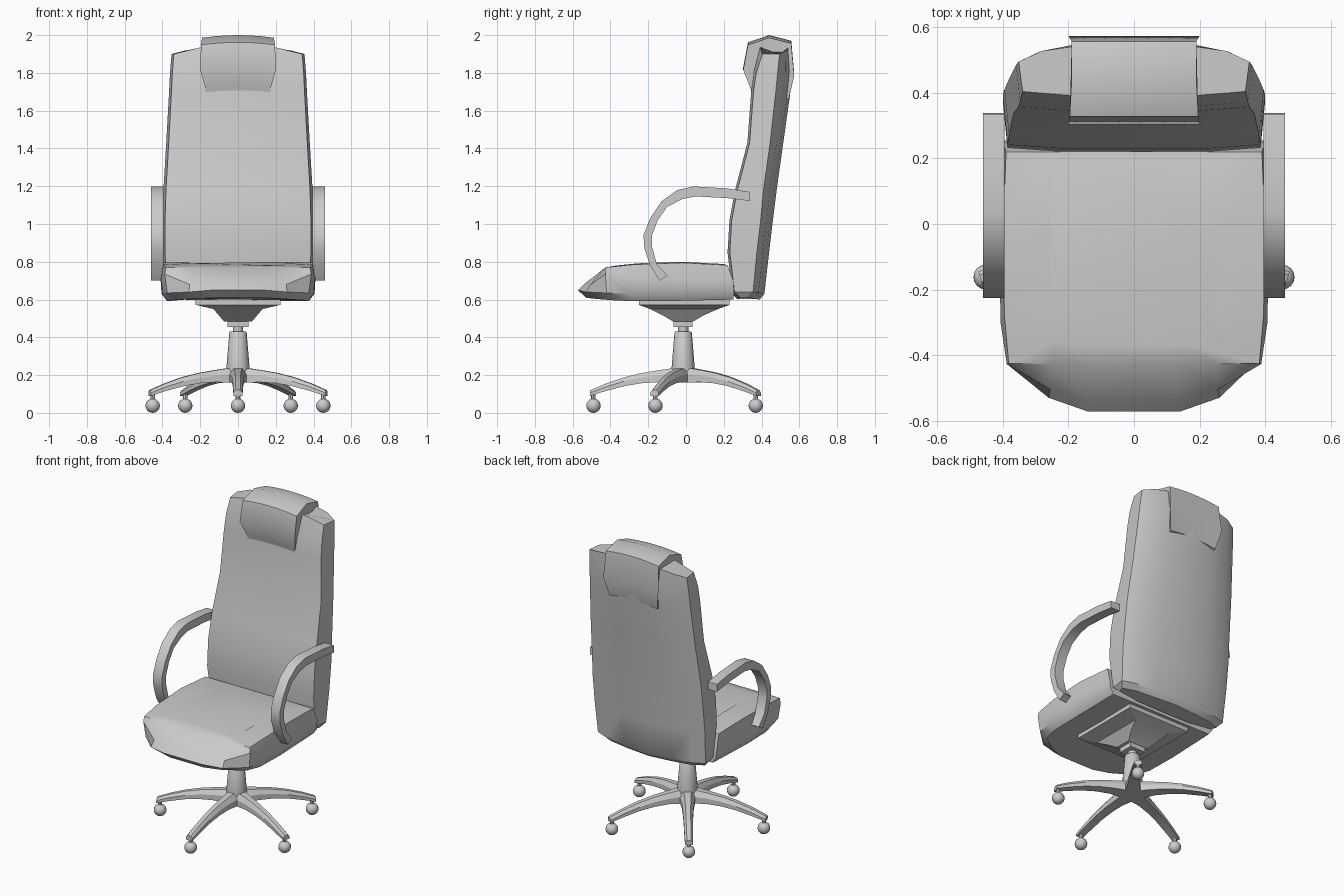
import bpy, bmesh, math
from mathutils import Matrix

if "Cube" in bpy.data.objects:
    bpy.data.objects.remove(bpy.data.objects["Cube"])

CY = -0.015          # y of the column axis


def finish(name, bm, angle=35):
    bmesh.ops.recalc_face_normals(bm, faces=bm.faces)
    me = bpy.data.meshes.new(name)
    bm.to_mesh(me)
    bm.free()
    ob = bpy.data.objects.new(name, me)
    bpy.context.collection.objects.link(ob)
    bpy.ops.object.select_all(action='DESELECT')
    ob.select_set(True)
    bpy.context.view_layer.objects.active = ob
    bpy.ops.object.shade_smooth_by_angle(angle=math.radians(angle))
    return ob


def loft(name, rings, matrix=None, angle=35):
    """Skin a list of equal-length closed rings and cap both ends."""
    bm = bmesh.new()
    vs = [[bm.verts.new(p) for p in r] for r in rings]
    n = len(rings[0])
    for a, b in zip(vs, vs[1:]):
        for i in range(n):
            j = (i + 1) % n
            bm.faces.new((a[i], a[j], b[j], b[i]))
    bm.faces.new(vs[0])
    bm.faces.new(vs[-1])
    if matrix:
        bm.transform(matrix)
    return finish(name, bm, angle)


def mirrored(half):
    """Close a right-hand half ring; points on x = 0 are not doubled."""
    return half + [(-x, y, z) for x, y, z in reversed(half) if x > 1e-6]


def rect(hx, y0, y1, z):
    return [(hx, y0, z), (hx, y1, z), (-hx, y1, z), (-hx, y0, z)]


def turned(name, profile, x=0, y=CY, n=16):
    """Round part from (radius, z) steps."""
    loft(name, [[(x + r * math.cos(i * math.tau / n), y + r * math.sin(i * math.tau / n), z)
                 for i in range(n)] for r, z in profile])


# Seat cushion: underside, widest line, sides, top edge
seat = [
    [(.37, .25, .60), (.375, -.1, .592), (.37, -.3, .592), (.34, -.40, .597), (.22, -.49, .605), (.12, -.53, .61)],
    [(.395, .255, .635), (.405, -.1, .63), (.40, -.3, .63), (.375, -.42, .635), (.26, -.53, .64), (.14, -.572, .65)],
    [(.40, .25, .70), (.41, -.1, .71), (.407, -.3, .71), (.388, -.427, .735), (.255, -.505, .68), (.138, -.535, .685)],
    [(.39, .22, .782), (.40, -.02, .795), (.395, -.28, .785), (.382, -.425, .77), (.25, -.427, .77), (.13, -.427, .77)],
    [(.25, .20, .788), (.26, -.02, .80), (.25, -.25, .792), (.24, -.36, .78), (.16, -.37, .78), (.08, -.37, .78)],
]
loft("seat", [mirrored(r) for r in seat])

# Backrest: height, half width, front y, side y, rear y, crown of the ring
levels = [
    (.61, .365, .275, .325, .39, -.01), (.64, .39, .245, .355, .415, -.01),
    (.85, .40, .22, .375, .44, 0), (1.02, .40, .23, .395, .46, 0),
    (1.18, .395, .26, .41, .48, 0), (1.43, .38, .325, .445, .515, 0),
    (1.70, .365, .345, .475, .553, 0), (1.80, .36, .36, .485, .566, .01),
    (1.90, .352, .392, .495, .56, .045),
]
rings = []
for z, w, yf, ym, yb, crown in levels:
    rings.append(mirrored([
        (0, yf, z + crown), (.55 * w, yf, z + .8 * crown), (.965 * w, yf + .012, z),
        (w, ym, z), (.8 * w, ym + .5 * (yb - ym), z + .4 * crown),
        (.45 * w, yb - .015, z + .8 * crown), (0, yb, z + crown)]))
loft("backrest", rings)

# Headrest: side profile (width factor, y, z) swept across x
profile = [(.82, .36, 1.62), (.86, .342, 1.73), (1, .303, 1.83), (.98, .328, 1.962),
           (.95, .44, 2.0), (.95, .557, 1.97), (1, .573, 1.8), (.86, .545, 1.68)]
rings = []
for k in range(-3, 4):
    t = k / 3
    rings.append([(.2 * t * s, y, z - .014 * t * t) for s, y, z in profile])
loft("headrest", rings)

# Armrests: outer and inner edge of the curved band (y, z)
band = [(.335, 1.17), (.22, 1.188), (.04, 1.199), (-.045, 1.18), (-.13, 1.12), (-.19, 1.03),
        (-.225, .94), (-.22, .87), (-.19, .78), (-.14, .70),
        (-.097, .725), (-.155, .79), (-.18, .88), (-.18, .94), (-.15, 1.02), (-.10, 1.09),
        (-.02, 1.132), (.05, 1.146), (.22, 1.137), (.338, 1.122)]
for side, s in (("left", -1), ("right", 1)):
    bm = bmesh.new()
    a, b = ([bm.verts.new((s * x, y, z)) for y, z in band] for x in (.395, .46))
    n = len(band)
    for i in range(n):
        bm.faces.new((a[i], a[(i + 1) % n], b[(i + 1) % n], b[i]))
    for r in (a, b):                       # side faces as matching quads
        for i in range(n // 2 - 1):
            bm.faces.new((r[i], r[i + 1], r[n - 2 - i], r[n - 1 - i]))
    finish(side + "_armrest", bm)

# Tilt mechanism under the seat
loft("seat_mount", [rect(*p) for p in (
    (.225, -.25, .23, .60), (.225, -.25, .23, .572), (.13, -.19, .17, .55),
    (.10, -.12, .09, .515), (.075, -.07, .04, .485))], angle=20)
loft("mount_block", [rect(.055, CY - .05, CY + .05, .49), rect(.055, CY - .05, CY + .05, .455)])

# Gas lift and column
turned("gas_lift", [(.027, .40), (.027, .46)])
turned("column", [(.062, .16), (.062, .23), (.046, .425), (.042, .43)])

# Five-star base: leg stations (radius, top z, bottom z, half width)
stations = [(0, .237, .16, .045), (.06, .236, .16, .045), (.13, .226, .163, .036), (.22, .211, .157, .031),
            (.31, .189, .142, .028), (.41, .155, .116, .026), (.492, .12, .09, .023)]
for k in range(5):
    ang = math.radians(-90 + 72 * k)
    m = Matrix.Translation((0, CY, 0)) @ Matrix.Rotation(ang, 4, 'Z')
    rings = [[(r, -w, zb), (r, -w, .55 * zt + .45 * zb), (r, -.5 * w, zt),
              (r, .5 * w, zt), (r, w, .55 * zt + .45 * zb), (r, w, zb)] for r, zt, zb, w in stations]
    loft(f"base_leg_{k + 1}", rings, m, 30)
    # Ball caster with its short pin
    x, y = .475 * math.cos(ang), CY + .475 * math.sin(ang)
    turned(f"caster_pin_{k + 1}", [(.012, .06), (.012, .105)], x, y, 8)
    bm = bmesh.new()
    bmesh.ops.create_uvsphere(bm, u_segments=16, v_segments=10, radius=.038,
                              matrix=Matrix.Translation((x, y, .038)))
    finish(f"caster_{k + 1}", bm)
